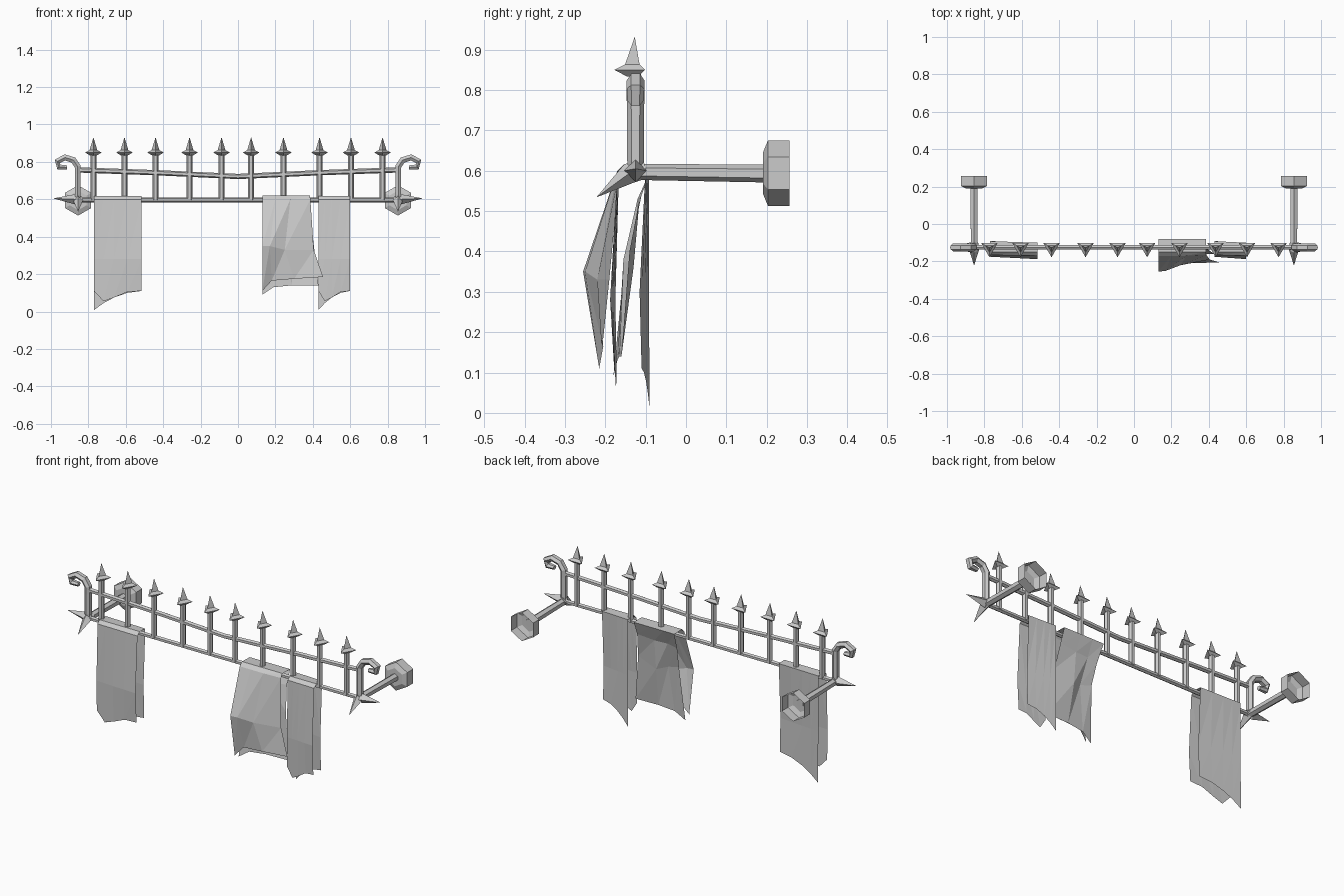
import bpy, bmesh, math
from mathutils import Vector

if "Cube" in bpy.data.objects:
    bpy.data.objects.remove(bpy.data.objects["Cube"])

Y0 = -0.125  # depth of the railing plane


def finish(name, bm, mirror=False):
    bmesh.ops.recalc_face_normals(bm, faces=bm.faces)
    me = bpy.data.meshes.new(name)
    bm.to_mesh(me)
    bm.free()
    ob = bpy.data.objects.new(name, me)
    bpy.context.collection.objects.link(ob)
    if mirror:
        ob.modifiers.new("mirror", 'MIRROR').use_mirror_merge = False
    return ob


def tube(bm, pts, radii, sides=6, up=(0, 1, 0), spin=0.0, wide=1.0, cap_end=True):
    """Sweep a polygon along a path; radius 0 makes a tip; wide stretches along up."""
    pts = [Vector(p) for p in pts]
    rings = []
    for i, p in enumerate(pts):
        t = (pts[min(i + 1, len(pts) - 1)] - pts[max(i - 1, 0)]).normalized()
        n = t.cross(Vector(up)).normalized()
        b = n.cross(t).normalized()
        r = radii[i] if isinstance(radii, (list, tuple)) else radii
        if r == 0:
            rings.append([bm.verts.new(p)] * sides)
            continue
        angles = [spin + 2 * math.pi * k / sides for k in range(sides)]
        rings.append([bm.verts.new(p + n * r * math.cos(a) + b * r * wide * math.sin(a))
                      for a in angles])
    for a, c in zip(rings, rings[1:]):
        for k in range(sides):
            j = (k + 1) % sides
            quad = list(dict.fromkeys([a[k], a[j], c[j], c[k]]))
            bm.faces.new(quad)
    if len(set(rings[0])) > 2:
        bm.faces.new(rings[0])
    if cap_end and len(set(rings[-1])) > 2:
        bm.faces.new(rings[-1])


# Lower rail and sagging upper rail
bm = bmesh.new()
tube(bm, [(-0.86, Y0, 0.597), (0.86, Y0, 0.597)], 0.013)
finish("lower_rail", bm)
bm = bmesh.new()
tube(bm, [(-0.855, Y0, 0.757), (-0.43, Y0, 0.742), (0, Y0, 0.722),
          (0.43, Y0, 0.742), (0.855, Y0, 0.757)], 0.014)
finish("upper_rail", bm)

# Uprights with three-sided flared spear points
posts = bmesh.new()
spears = bmesh.new()
for x in (-0.773, -0.607, -0.441, -0.259, -0.088, 0.070, 0.243, 0.436, 0.604, 0.773):
    tube(posts, [(x, Y0, 0.595), (x, Y0, 0.845)], 0.016)
    tube(spears, [(x, Y0 - 0.002, z) for z in (0.834, 0.85, 0.863, 0.932)],
         [0.02, 0.051, 0.024, 0], sides=3, spin=-math.pi / 2)
finish("uprights", posts)
finish("spear_points", spears)

# End posts curling outward into scrolls
bm = bmesh.new()
path = [(0.857, 0.59), (0.857, 0.625), (0.857, 0.735), (0.857, 0.775), (0.88, 0.81),
        (0.925, 0.824), (0.966, 0.803), (0.958, 0.773), (0.915, 0.771)]
tube(bm, [(x, Y0, z) for x, z in path],
     [0.015, 0.018, 0.018, 0.019, 0.019, 0.019, 0.019, 0.017, 0.012], wide=1.15,
     spin=math.pi / 6)
finish("end_scroll", bm, True)

# Corner spikes, one outward and one forward
bm = bmesh.new()
tube(bm, [(0.835, Y0, 0.6), (0.868, Y0, 0.6), (0.988, Y0, 0.605)], [0.015, 0.028, 0], sides=4)
tube(bm, [(0.855, -0.10, 0.603), (0.855, -0.14, 0.594), (0.855, -0.222, 0.534)],
     [0.022, 0.026, 0], sides=4, up=(0, 0, 1))
finish("corner_spikes", bm, True)

# Wall arms and hollow hexagonal wall mounts
bm = bmesh.new()
tube(bm, [(0.855, -0.115, 0.597), (0.855, 0.195, 0.593)], [0.02, 0.022], up=(0, 0, 1),
     spin=math.pi / 6)
finish("wall_arm", bm, True)
bm = bmesh.new()
tube(bm, [(0.855, y, 0.594) for y in (0.191, 0.203, 0.257)], [0.052, 0.081, 0.081],
     up=(0, 0, 1), spin=math.pi / 6, cap_end=False)
mount = finish("wall_mount", bm, True)


def cloth(name, rows):
    """Skin a sheet over rows of points."""
    bm = bmesh.new()
    grid = [[bm.verts.new(p) for p in row] for row in rows]
    for a, b in zip(grid, grid[1:]):
        for k in range(len(a) - 1):
            bm.faces.new((a[k], a[k + 1], b[k + 1]))
            bm.faces.new((a[k], b[k + 1], b[k]))
    finish(name, bm)


# Two straight cloths folded over the lower rail, with torn hems
U = (0, 0.2, 0.42, 0.7, 1)
FRONT_HEM = (0.11, 0.055, 0.075, 0.105, 0.11)
BACK_HEM = (0.008, 0.045, 0.075, 0.10, 0.11)


def straight_cloth(name, x0, x1):
    def row(y0, y1, z):
        zs = z if isinstance(z, tuple) else (z,) * 5
        return [(x0 + (x1 - x0) * u, y0 + (y1 - y0) * u, h) for u, h in zip(U, zs)]
    cloth(name, [row(-0.172, -0.178, FRONT_HEM), row(-0.175, -0.188, 0.28),
                 row(-0.166, -0.17, 0.6), row(-0.150, -0.15, 0.618),
                 row(-0.092, -0.1, 0.616), row(-0.092, -0.115, 0.3),
                 row(-0.09, -0.11, BACK_HEM)])


straight_cloth("left_cloth", -0.77, -0.515)
straight_cloth("right_cloth", 0.43, 0.6)

# Crumpled cloth blowing forward
cloth("blown_cloth", [
    [(0.13, -0.215, 0.11), (0.18, -0.205, 0.165), (0.30, -0.21, 0.175), (0.455, -0.205, 0.185)],
    [(0.13, -0.255, 0.35), (0.17, -0.25, 0.35), (0.25, -0.22, 0.33), (0.405, -0.19, 0.33)],
    [(0.13, -0.17, 0.6), (0.2, -0.17, 0.6), (0.28, -0.17, 0.6), (0.387, -0.165, 0.6)],
    [(0.13, -0.15, 0.62), (0.2, -0.15, 0.62), (0.28, -0.15, 0.62), (0.385, -0.15, 0.62)],
    [(0.13, -0.08, 0.618), (0.2, -0.08, 0.618), (0.28, -0.08, 0.618), (0.385, -0.08, 0.618)],
    [(0.14, -0.12, 0.52), (0.2, -0.12, 0.53), (0.28, -0.115, 0.53), (0.385, -0.11, 0.54)],
    [(0.15, -0.15, 0.4), (0.22, -0.155, 0.38), (0.28, -0.13, 0.36), (0.40, -0.14, 0.4)],
    [(0.13, -0.18, 0.09), (0.19, -0.17, 0.13), (0.29, -0.165, 0.14), (0.43, -0.16, 0.14)],
])
